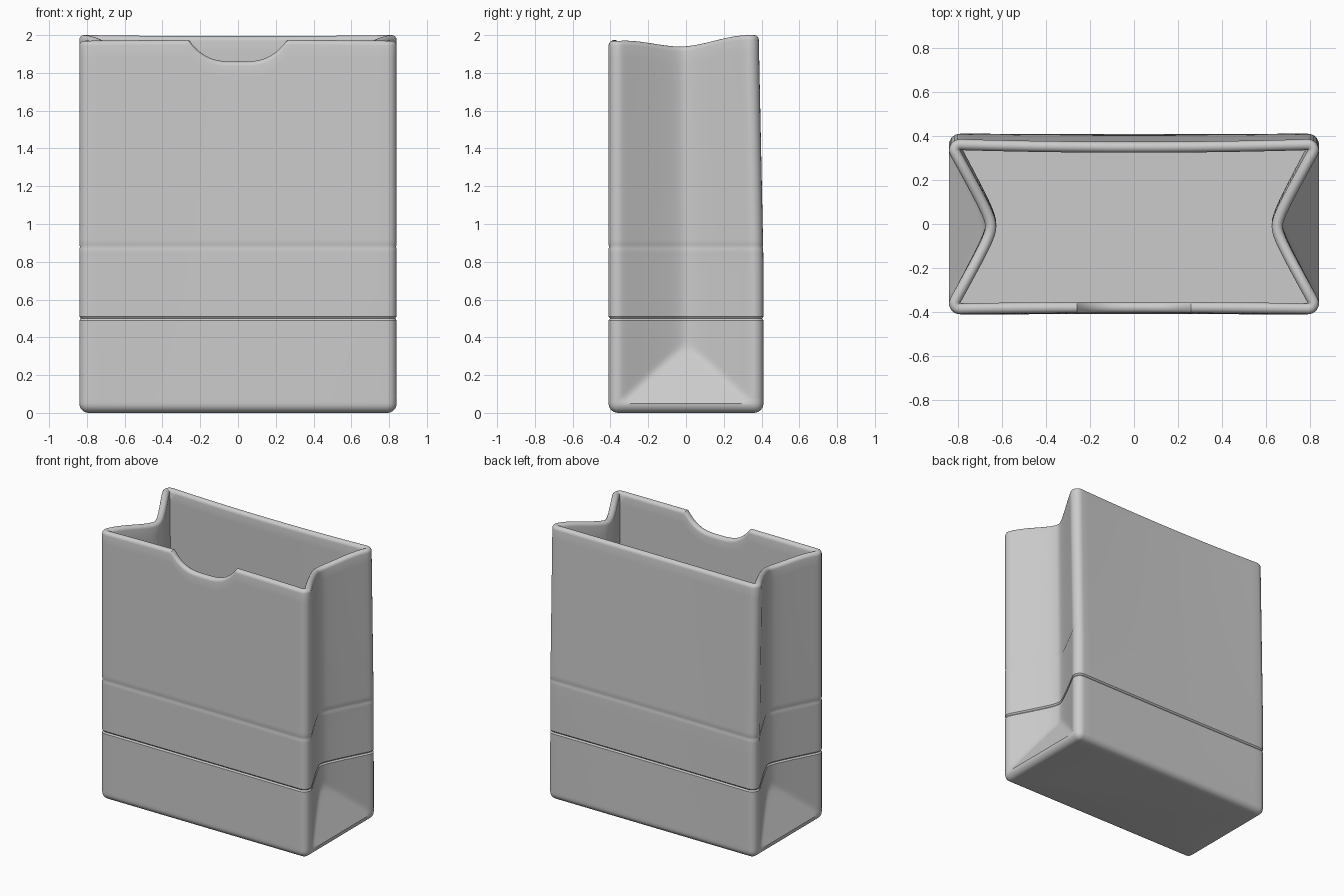
import bpy, bmesh, math
from mathutils import Vector

cube = bpy.data.objects.get("Cube")
if cube:
    bpy.data.objects.remove(cube, do_unlink=True)

WALL = 0.05            # wall thickness, also the corner radius
HALF_X, FRONT_Y = 0.79, 0.36
FOLD_SLOPE, FOLD_ROUND = 0.54, 0.06
NOTCH = 0.26

paper = bpy.data.materials.new("paper_grey")
paper.use_nodes = True
grey = (0.6, 0.6, 0.6, 1)
paper.diffuse_color = grey
paper.node_tree.nodes["Principled BSDF"].inputs["Base Color"].default_value = grey


def spread(a, b, n):
    return [a + (b - a) * i / n for i in range(n + 1)]


def fold_depth(f, z):
    """Inward fold of the side panels, ending in a sloping triangle at the base."""
    y = f * FRONT_Y
    gusset = FOLD_SLOPE * (math.hypot(FRONT_Y, FOLD_ROUND) - math.hypot(y, FOLD_ROUND))
    flap = max(0, (z - 0.05) * 0.57)
    soft = 0.02
    h = max(soft - abs(gusset - flap), 0) / soft
    return max(0, min(gusset, flap) - h * h * soft / 4)


def back_y(z):
    return FRONT_Y - 0.025 * max(0, (z - 0.8) / 1.2)


def inner_point(panel, f, z):
    """Point on the inner wall; f runs from -1 to 1 along each panel."""
    bow = 0.012 * (1 - f * f) * z / 2
    if panel == 0:
        return Vector((HALF_X * f, -FRONT_Y + bow * 0.5))
    if panel == 2:
        return Vector((-HALF_X * f, back_y(z) - bow))
    sign = 1 if panel == 1 else -1
    y = -FRONT_Y + (f * sign + 1) / 2 * (back_y(z) + FRONT_Y)
    return Vector((sign * (HALF_X - fold_depth(f, z)), y))


def normal(panel, f, z):
    t = inner_point(panel, min(1, f + 0.01), z) - inner_point(panel, max(-1, f - 0.01), z)
    return Vector((t.y, -t.x)).normalized()


def rim_height(panel, f):
    """Height of the rim, dipping at the folds and at the front thumb notch."""
    if panel == 0:
        x = abs(f * HALF_X) / NOTCH
        return 1.97 + 0.005 * (1 - f * f) - (0.115 * (1 - x ** 3.2) if x < 1 else 0)
    if panel == 2:
        return 2.0 - 0.006 * (1 - f * f)
    along = f if panel == 1 else -f
    return 1.985 + 0.015 * along - 0.045 * (0.5 + 0.5 * math.cos(math.pi * f))


def groove(z):
    """Pressed creases around the bag."""
    strong = 0.008 * max(0, 1 - abs(z - 0.5) / 0.008)
    faint = 0.003 * max(0, 1 - abs(z - 0.88) / 0.01)
    return strong + faint


# Columns around the bag: panel, position, share of the rounded corner
notch_edge = 0.28 / HALF_X
long_steps = (spread(-1, -notch_edge, 10)[:-1] + spread(-notch_edge, notch_edge, 28)
              + spread(notch_edge, 1, 10)[1:])
columns = []
for panel in range(4):
    steps = long_steps if panel % 2 == 0 else spread(-1, 1, 32)
    columns += [(panel, f, 0) for f in steps]
    columns += [(panel, 1, k / 7) for k in range(1, 7)]

# Heights of the rings up the wall
levels = sorted(spread(0.05, 0.41, 20) + spread(0.43, 0.47, 2) + spread(0.53, 0.85, 6)
                + [0.49, 0.5, 0.51, 0.87, 0.88, 0.89] + spread(0.92, 1.0, 2))
upper = spread(0, 1, 14)[1:]


def section(panel, f, corner):
    """Wall section from the base, over the rim and down to the inner floor."""
    def place(offset, z, shape_z=None):
        s = z if shape_z is None else shape_z
        n = normal(panel, f, s)
        if corner:
            n = n.slerp(normal((panel + 1) % 4, -1, s), corner)
        p = inner_point(panel, f, s) + n * offset
        return Vector((p.x, p.y, z))

    top = rim_height(panel, f) - WALL / 2
    heights = levels + [1 + (top - 1) * v for v in upper]
    points = []
    for a in spread(0, math.pi / 2, 6)[:-1]:
        points.append(place(WALL * math.sin(a), WALL * (1 - math.cos(a)), 0))
    points += [place(WALL - groove(z), z) for z in heights]
    for a in spread(0, math.pi, 8)[1:]:
        points.append(place(WALL / 2 * (1 + math.cos(a)), top + WALL / 2 * math.sin(a), top))
    points += [place(0, z) for z in reversed(heights[:-1])]
    return points


# Wall skin, base and floor
bm = bmesh.new()
rings = [[bm.verts.new(p) for p in section(*c)] for c in columns]
for i, ring in enumerate(rings):
    following = rings[(i + 1) % len(rings)]
    for j in range(len(ring) - 1):
        bm.faces.new((ring[j], following[j], following[j + 1], ring[j + 1]))
bm.faces.new([r[0] for r in reversed(rings)])
bm.faces.new([r[-1] for r in rings])
bmesh.ops.remove_doubles(bm, verts=bm.verts, dist=0.0002)
bmesh.ops.recalc_face_normals(bm, faces=bm.faces)

mesh = bpy.data.meshes.new("paper_bag")
bm.to_mesh(mesh)
bm.free()
mesh.materials.append(paper)
bag = bpy.data.objects.new("paper_bag", mesh)
bpy.context.collection.objects.link(bag)

bpy.ops.object.select_all(action="DESELECT")
bag.select_set(True)
bpy.context.view_layer.objects.active = bag
bpy.ops.object.shade_smooth_by_angle(angle=math.radians(35))
